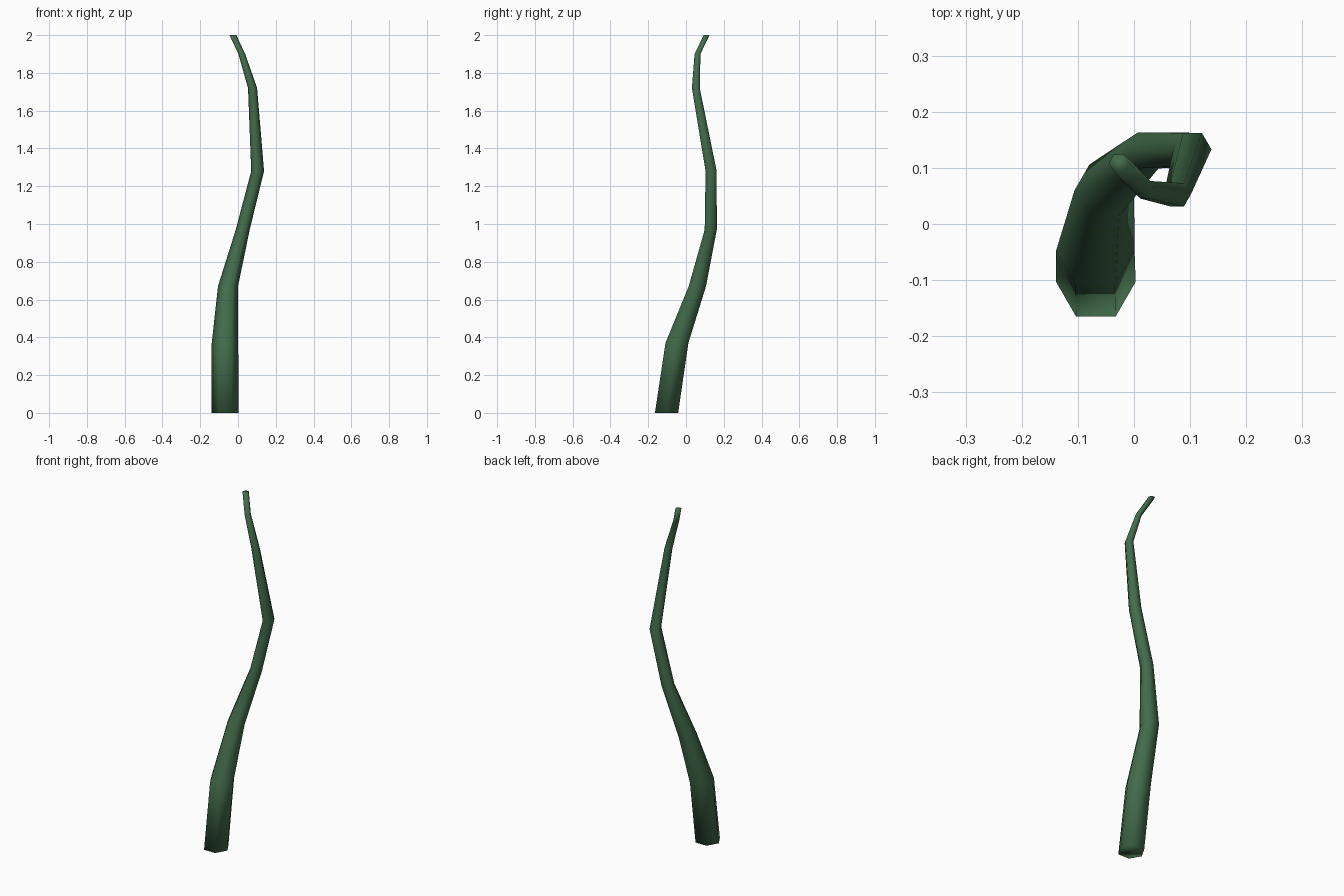
import bpy, bmesh
from math import cos, sin, pi

if "Cube" in bpy.data.objects:
    bpy.data.objects.remove(bpy.data.objects["Cube"])

# Stem path: x, y, z, radius of each horizontal six-sided ring
RINGS = [
    (-0.068, -0.103, 0.00, 0.071),
    (-0.069, -0.048, 0.37, 0.070),
    (-0.053, 0.060, 0.67, 0.053),
    (0.025, 0.131, 0.97, 0.037),
    (0.104, 0.133, 1.28, 0.034),
    (0.077, 0.052, 1.72, 0.024),
    (0.020, 0.061, 1.90, 0.018),
    (-0.027, 0.109, 2.00, 0.018),
]
SIDES = 6


def build_stem():
    bm = bmesh.new()
    loops = []
    for x, y, z, r in RINGS:
        loops.append([bm.verts.new((x + r * cos(2 * pi * i / SIDES),
                                    y + r * sin(2 * pi * i / SIDES), z))
                      for i in range(SIDES)])
    # Walls between neighbouring rings
    for low, high in zip(loops, loops[1:]):
        for i in range(SIDES):
            j = (i + 1) % SIDES
            bm.faces.new((low[i], low[j], high[j], high[i]))
    # End caps
    bm.faces.new(loops[0][::-1])
    bm.faces.new(loops[-1])
    for f in bm.faces:
        f.smooth = True
    mesh = bpy.data.meshes.new("vine_stem")
    bm.to_mesh(mesh)
    bm.free()
    obj = bpy.data.objects.new("vine_stem", mesh)
    bpy.context.collection.objects.link(obj)
    return obj


# Dark green vine
stem = build_stem()
green = bpy.data.materials.new("dark_green")
green.diffuse_color = (0.055, 0.15, 0.07, 1)
green.use_nodes = True
green.node_tree.nodes["Principled BSDF"].inputs["Base Color"].default_value = green.diffuse_color
stem.data.materials.append(green)
